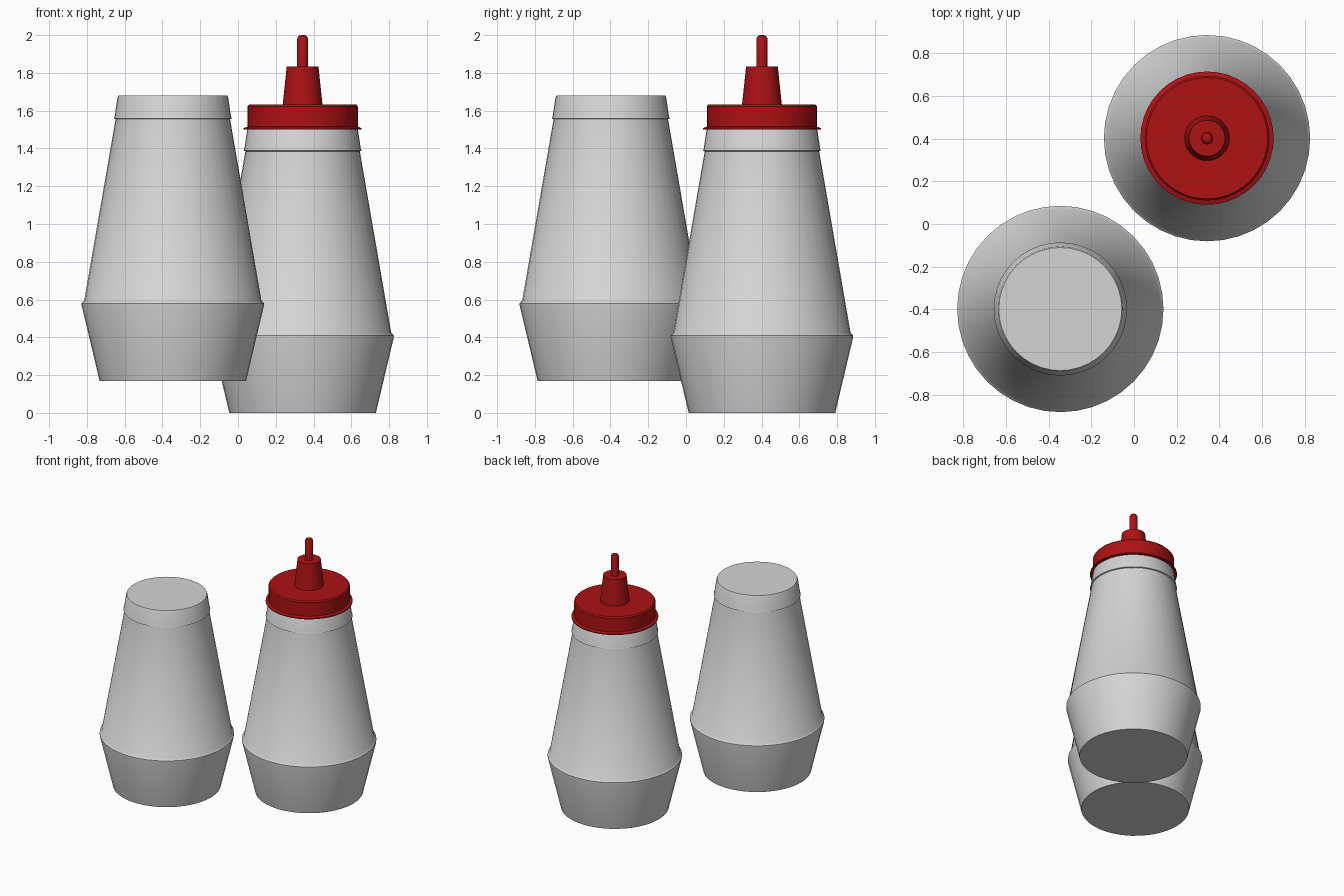
import bpy, math

if "Cube" in bpy.data.objects:
    bpy.data.objects.remove(bpy.data.objects["Cube"])

def material(name, rgb):
    m = bpy.data.materials.new(name)
    m.diffuse_color = (*rgb, 1)
    m.use_nodes = True
    m.node_tree.nodes["Principled BSDF"].inputs["Base Color"].default_value = m.diffuse_color
    return m

bottle_grey = material("bottle_grey", (0.66, 0.66, 0.66))
cap_red = material("cap_red", (0.42, 0.006, 0.007))
SEGS = 40

def lathe(name, profile, centre, mat):
    """Closed solid of revolution from (radius, height) points, bottom to top."""
    verts, faces = [], []
    for r, z in profile:
        for i in range(SEGS):
            a = 2 * math.pi * i / SEGS
            verts.append((r * math.cos(a), r * math.sin(a), z))
    for k in range(len(profile) - 1):
        for i in range(SEGS):
            j = (i + 1) % SEGS
            faces.append((k * SEGS + i, k * SEGS + j,
                          (k + 1) * SEGS + j, (k + 1) * SEGS + i))
    faces.append(tuple(reversed(range(SEGS))))
    faces.append(tuple(range(len(verts) - SEGS, len(verts))))
    me = bpy.data.meshes.new(name)
    me.from_pydata(verts, [], faces)
    me.materials.append(mat)
    ob = bpy.data.objects.new(name, me)
    ob.location = centre
    bpy.context.collection.objects.link(ob)
    bpy.ops.object.select_all(action='DESELECT')
    ob.select_set(True)
    bpy.context.view_layer.objects.active = ob
    bpy.ops.object.shade_smooth_by_angle(angle=math.radians(35))
    return ob

# flared foot, small shoulder lip, tapered body, neck with a lip
BOTTLE = [(0.388, 0), (0.483, 0.400), (0.483, 0.410), (0.469, 0.425),
          (0.303, 1.385), (0.312, 1.388), (0.308, 1.40), (0.293, 1.50),
          (0.288, 1.51)]
# cap with a thin flange at its lower edge
CAP = [(0.312, 1.50), (0.312, 1.508), (0.292, 1.515), (0.292, 1.623), (0.284, 1.632)]
SPOUT = [(0.106, 1.625), (0.084, 1.833)]
TIP = [(0.029, 1.83), (0.029, 1.982), (0.022, 1.995), (0.01, 2.0)]

capped = (0.342, 0.402, 0)
lathe("capped_bottle", BOTTLE, capped, bottle_grey)
lathe("cap", CAP, capped, cap_red)
lathe("spout", SPOUT, capped, cap_red)
lathe("spout_tip", TIP, capped, cap_red)

# second bottle, without a cap, floating a little higher
lathe("plain_bottle", BOTTLE, (-0.345, -0.398, 0.17), bottle_grey)
